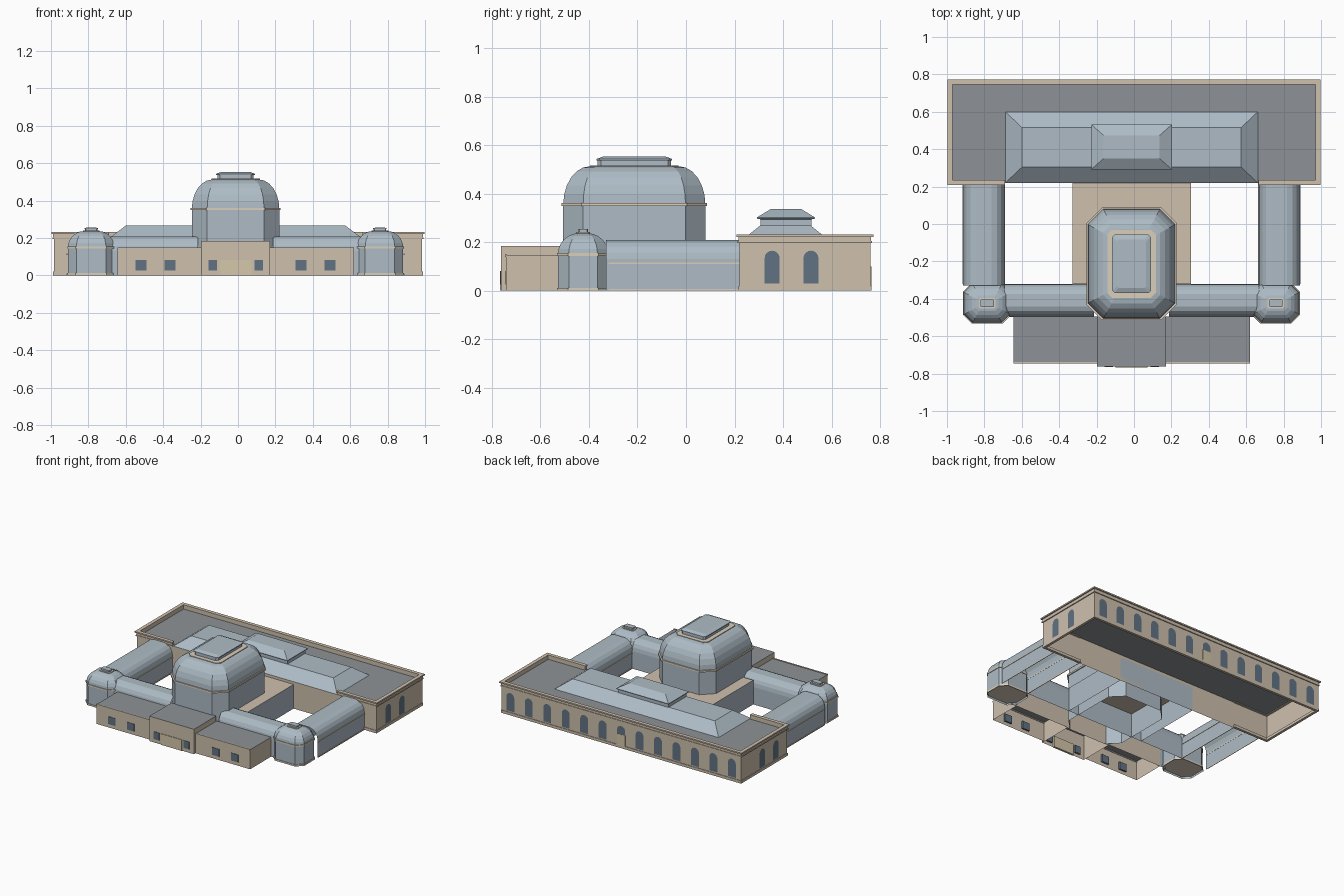
import bpy, bmesh, math

if "Cube" in bpy.data.objects:
    bpy.data.objects.remove(bpy.data.objects["Cube"])

CX = -0.013  # symmetry axis of the glass wings


def mat(name, r, g, b):
    m = bpy.data.materials.new(name)
    m.diffuse_color = (r, g, b, 1)
    m.use_nodes = True
    m.node_tree.nodes["Principled BSDF"].inputs["Base Color"].default_value = m.diffuse_color
    return m


GLASS = mat("glass", 0.42, 0.50, 0.56)
STONE = mat("stone", 0.62, 0.53, 0.42)
ROOF = mat("roof_grey", 0.27, 0.29, 0.31)
PANE = mat("window_blue", 0.12, 0.17, 0.23)
CREAM = mat("cream", 0.70, 0.62, 0.50)
DOOR = mat("door_cream", 0.66, 0.57, 0.40)


def finish(name, bm, *mats, roof=False):
    bmesh.ops.recalc_face_normals(bm, faces=bm.faces)
    if roof:
        for f in bm.faces:
            f.material_index = 1 if f.normal.z > 0.9 else 0
    me = bpy.data.meshes.new(name)
    bm.to_mesh(me)
    bm.free()
    for m in mats:
        me.materials.append(m)
    ob = bpy.data.objects.new(name, me)
    bpy.context.collection.objects.link(ob)
    return ob


def box(name, x0, x1, y0, y1, z0, z1, m, top=None, bottom=True):
    bm = bmesh.new()
    bmesh.ops.create_cube(bm, size=1)
    for v in bm.verts:
        v.co = (x1 if v.co.x > 0 else x0, y1 if v.co.y > 0 else y0, z1 if v.co.z > 0 else z0)
    bmesh.ops.recalc_face_normals(bm, faces=bm.faces)
    if top:
        for f in bm.faces:
            f.material_index = int(f.normal.z > 0.9)
    if not bottom:
        bmesh.ops.delete(bm, geom=[f for f in bm.faces if f.normal.z < -0.9], context='FACES_ONLY')
    return finish(name, bm, *([m, top] if top else [m]))


def ring(bm, cx, cy, hx, hy, c, z):
    """Rectangle with chamfered corners (plain rectangle when c is 0)."""
    pts = []
    for sx, sy in ((1, 1), (-1, 1), (-1, -1), (1, -1)):
        a, b = (sx * hx, sy * (hy - c)), (sx * (hx - c), sy * hy)
        pts += ([a, b] if sx * sy > 0 else [b, a]) if c else [(sx * hx, sy * hy)]
    return [bm.verts.new((cx + x, cy + y, z)) for x, y in pts]


def loft(name, cx, cy, sections, m, bottom=False):
    """Stack of rings (hx, hy, chamfer, z) bridged and capped on top."""
    bm = bmesh.new()
    rings = [ring(bm, cx, cy, *s) for s in sections]
    for a, b in zip(rings, rings[1:]):
        n = len(a)
        for i in range(n):
            bm.faces.new((a[i], a[(i + 1) % n], b[(i + 1) % n], b[i]))
    bm.faces.new(rings[-1])
    if bottom:
        bm.faces.new(rings[0])
    return finish(name, bm, m)


def vault(name, half, length, loc, along_y, prof, m):
    """Open-bottomed vaulted corridor with a faceted section."""
    pts = [(-a * half, z) for a, z in prof] + [(a * half, z) for a, z in reversed(prof)]
    bm = bmesh.new()
    rows = []
    for s in (-length / 2, length / 2):
        rows.append([bm.verts.new((loc[0] + (p if along_y else s), loc[1] + (s if along_y else p), z))
                     for p, z in pts])
    for i in range(len(pts) - 1):
        bm.faces.new((rows[0][i], rows[0][i + 1], rows[1][i + 1], rows[1][i]))
    return finish(name, bm, m)


def arch(name, u, out, w, z0, z1, axis, m):
    """Flat round-headed panel facing along x or y."""
    r = w / 2
    pts = [(u - r, z0), (u + r, z0)]
    pts += [(u + r * math.cos(math.pi * i / 8), z1 - r + r * math.sin(math.pi * i / 8)) for i in range(9)]
    bm = bmesh.new()
    bm.faces.new([bm.verts.new((p, out, z) if axis == 'y' else (out, p, z)) for p, z in pts])
    bm.normal_update()
    f = bm.faces[:][0]
    if f.normal[1 if axis == 'y' else 0] * out < 0:
        f.normal_flip()
    me = bpy.data.meshes.new(name)
    bm.to_mesh(me)
    bm.free()
    me.materials.append(m)
    bpy.context.collection.objects.link(bpy.data.objects.new(name, me))


# Back building: walls, plinth, cornice, parapet
box("back_hall", -0.985, 0.985, 0.22, 0.76, 0, 0.2, STONE, ROOF, bottom=False)
for nm, z0, z1, e in (("plinth", 0, 0.02, 0.004), ("cornice", 0.196, 0.204, 0.007),
                      ("parapet", 0.2, 0.226, 0.003), ("coping", 0.222, 0.232, 0.012)):
    X0, X1, Y0, Y1, t = -0.985 - e, 0.985 + e, 0.22 - e, 0.76 + e, 0.015 + e
    box("back_" + nm, X0, X1, Y1 - t, Y1, z0, z1, STONE)
    box("left_" + nm, X0, X0 + t, Y0, Y1, z0, z1, STONE)
    box("right_" + nm, X1 - t, X1, Y0, Y1, z0, z1, STONE)
    box("front_left_" + nm, X0, -0.69, Y0, Y0 + t, z0, z1, STONE)
    box("front_right_" + nm, 0.665, X1, Y0, Y0 + t, z0, z1, STONE)

# Arched windows on the back and the ends, with the back door
for i in range(-6, 7):
    arch("back_window", i * 0.152, 0.763, 0.065, 0.03 if i else 0.10, 0.165, 'y', PANE)
box("back_door", -0.033, 0.033, 0.75, 0.764, 0.02, 0.10, DOOR)
for s in (-1, 1):
    for y in (0.355, 0.515):
        arch("end_window", y, s * 0.988, 0.062, 0.03, 0.165, 'x', PANE)

# Hipped skylight with raised lantern on the back building
loft("skylight", CX, 0.41, [(0.675, 0.19, 0, 0.2), (0.585, 0.105, 0, 0.268)], GLASS)
loft("skylight_lantern", CX, 0.412, [(0.205, 0.105, 0, 0.26), (0.205, 0.105, 0, 0.294),
                                     (0.215, 0.12, 0, 0.297), (0.215, 0.12, 0, 0.302),
                                     (0.15, 0.062, 0, 0.337)], GLASS)

# Low link block behind the dome
box("link_block", CX - 0.317, CX + 0.317, -0.32, 0.22, 0, 0.18, GLASS, STONE, bottom=False)


def dome(name, cx, cy, hx, hy, c, spring, rise, inset, lx, ly, ltop):
    """Chamfered glass drum, curved roof, cream rings and a small lantern."""
    secs = [(hx, hy, c, 0)]
    for i in range(7):
        a = math.pi / 2 * i / 6
        d = inset * (1 - math.cos(a))
        secs.append((hx - d, hy - d, c - d * 0.45, spring + rise * math.sin(a)))
    top = spring + rise
    loft(name + "_glass", cx, cy, secs, GLASS)
    e, h = hx * 0.03, 0.006
    loft(name + "_band", cx, cy, [(hx + e, hy + e, c, spring - h), (hx + e, hy + e, c, spring + h)], CREAM, True)
    k = lx * 0.25
    loft(name + "_rim", cx, cy, [(lx + k, ly + k, k, top - 0.004), (lx + k, ly + k, k, top + 0.004)], CREAM, True)
    zm = top + (ltop - top) * 0.6
    loft(name + "_lantern", cx, cy, [(lx * .93, ly * .97, k / 2, top - 0.01), (lx * .93, ly * .97, k / 2, zm),
                                     (lx, ly, k / 2, zm), (lx, ly, k / 2, zm + 0.006),
                                     (lx * .75, ly * .83, k / 3, ltop)], GLASS)


# Great central dome
dome("great_dome", CX, -0.213, 0.234, 0.293, 0.082, 0.355, 0.158, 0.11, 0.104, 0.156, 0.553)

# Corner pavilions and vaulted corridors, mirrored about the axis
SECTION = [(1, 0), (1, 0.13), (0.95, 0.158), (0.83, 0.182), (0.64, 0.2), (0.38, 0.209)]
for s in (-1, 1):
    dome("pavilion", CX + s * 0.772, -0.424, 0.124, 0.104, 0.045, 0.15, 0.087, 0.085, 0.036, 0.02, 0.255)
    loft("pavilion_base", CX + s * 0.772, -0.424, [(0.128, 0.108, 0.045, 0), (0.128, 0.108, 0.045, 0.012)], CREAM)
    cx = CX + s * 0.79
    vault("side_corridor", 0.11, 0.55, (cx, -0.055), True, SECTION, GLASS)
    vault("front_corridor", 0.088, 0.48, (CX + s * 0.44, -0.408), False, SECTION, GLASS)
    for t in (-1, 1):
        x = cx + t * 0.111
        for z in (0.003, 0.113):
            box("corridor_band", x - 0.002, x + 0.002, -0.32, 0.22, z - 0.003, z + 0.004, CREAM)
    # Front side blocks and their windows
    xs = sorted((CX + s * 0.18, CX + s * 0.632))
    box("front_block", *xs, -0.742, -0.495, 0, 0.145, STONE, ROOF, bottom=False)
    box("front_block_eave", *xs, -0.746, -0.738, 0.138, 0.149, STONE)
    for x in (0.35, 0.505):
        xc = CX + s * x
        box("front_window", xc - 0.03, xc + 0.03, -0.745, -0.73, 0.026, 0.082, PANE)
    xc = CX + s * 0.123
    box("entrance_window", xc - 0.023, xc + 0.023, -0.765, -0.75, 0.026, 0.082, PANE)

# Entrance block with its door
box("entrance_block", CX - 0.184, CX + 0.184, -0.762, -0.5, 0, 0.185, STONE, ROOF, bottom=False)
box("entrance_door", CX - 0.085, CX + 0.085, -0.766, -0.75, 0, 0.082, DOOR)
